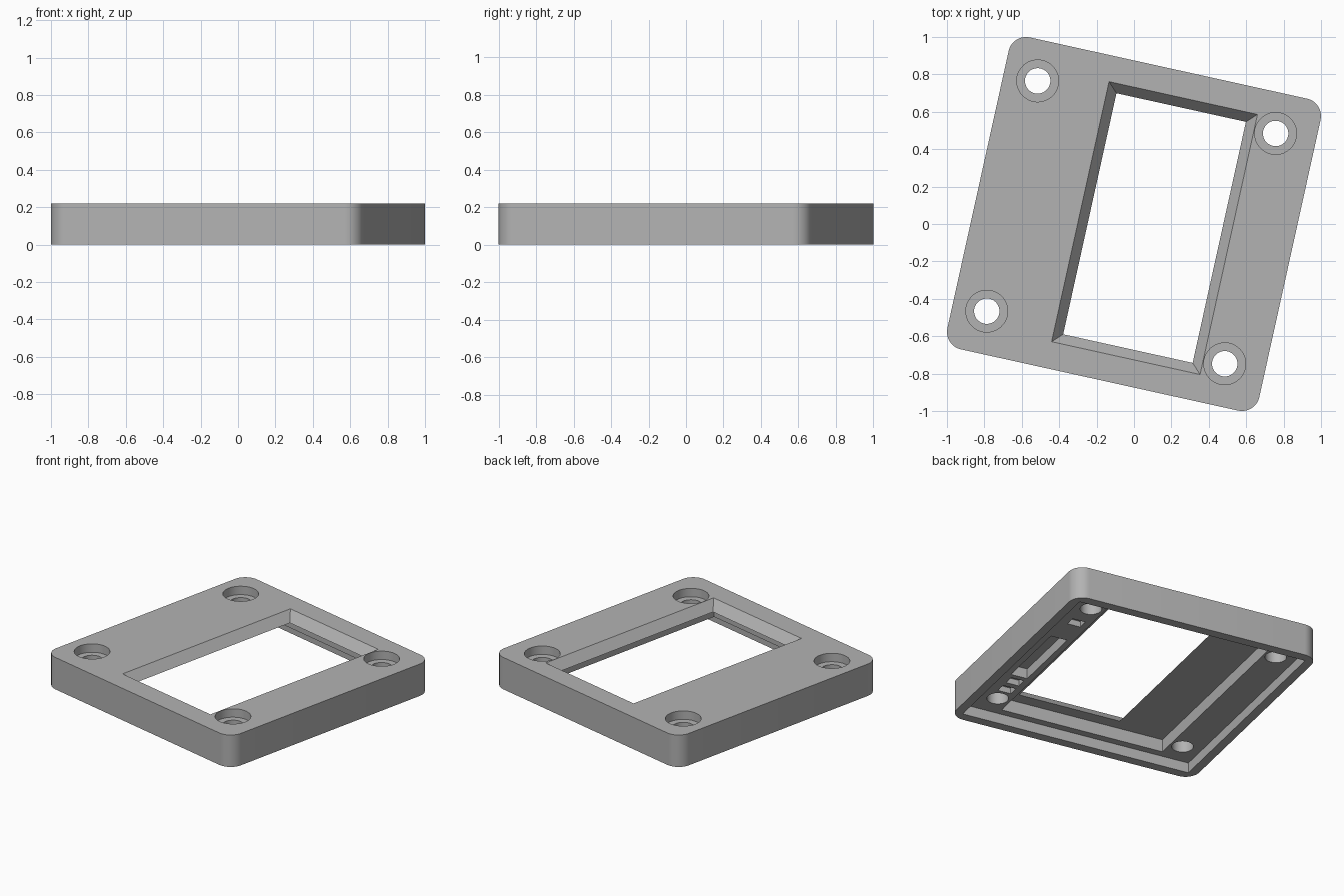
import bpy, bmesh, math
from mathutils import Matrix

if "Cube" in bpy.data.objects:
    bpy.data.objects.remove(bpy.data.objects["Cube"], do_unlink=True)

HEIGHT = 0.22      # full thickness
LEDGE = 0.07       # underside level where the board rests
CEILING = 0.157    # underside of the thin top plate
HALF = 0.854       # half of the outer side
TILT = math.radians(-12.46)

grey = bpy.data.materials.new("plain grey")
grey.use_nodes = True
grey.diffuse_color = (0.45, 0.45, 0.45, 1)
grey.node_tree.nodes["Principled BSDF"].inputs["Base Color"].default_value = (0.45, 0.45, 0.45, 1)


def make(name, bm):
    bmesh.ops.recalc_face_normals(bm, faces=bm.faces)
    mesh = bpy.data.meshes.new(name)
    bm.to_mesh(mesh)
    bm.free()
    mesh.materials.append(grey)
    obj = bpy.data.objects.new(name, mesh)
    bpy.context.collection.objects.link(obj)
    return obj


def block(name, x0, x1, y0, y1, z0, z1, flare=0, radius=0):
    """Box; flare widens its top, radius rounds its upright edges."""
    bm = bmesh.new()
    bmesh.ops.create_cube(bm, size=1)
    for v in bm.verts:
        sx, sy, top = (1 if c > 0 else -1 for c in v.co)
        grow = flare if top > 0 else 0
        v.co = ((x1 if sx > 0 else x0) + sx * grow,
                (y1 if sy > 0 else y0) + sy * grow,
                z1 if top > 0 else z0)
    if radius:
        upright = [e for e in bm.edges if abs(e.verts[0].co.z - e.verts[1].co.z) > 0.1]
        bmesh.ops.bevel(bm, geom=upright, offset=radius, segments=10, profile=0.5, affect='EDGES')
    return make(name, bm)


def drill(name, x, y, radius, z0, z1):
    bm = bmesh.new()
    bmesh.ops.create_cone(bm, cap_ends=True, segments=40, radius1=radius, radius2=radius,
                          depth=z1 - z0, matrix=Matrix.Translation((x, y, (z0 + z1) / 2)))
    return make(name, bm)


def cut(body, cutter):
    cutter.hide_render = True
    mod = body.modifiers.new("cut", 'BOOLEAN')
    mod.operation = 'DIFFERENCE'
    mod.solver = 'EXACT'
    mod.object = cutter
    bpy.context.view_layer.objects.active = body
    bpy.ops.object.modifier_apply(modifier=mod.name)
    bpy.data.objects.remove(cutter, do_unlink=True)


# Rounded square housing
frame = block("bezel_frame", -HALF, HALF, -HALF, HALF, 0, HEIGHT, radius=0.095)

# Underside: shallow board cavity, then a deeper panel recess
cut(frame, block("board_cavity", -0.795, 0.795, -0.79, 0.79, -0.1, LEDGE))
cut(frame, block("panel_recess", -0.586, 0.547, -0.74, 0.74, 0, CEILING))

# Bevelled window, wider at the top face
slope = HEIGHT - CEILING
cut(frame, block("window", -0.226, 0.45, -0.641, 0.646, CEILING - 0.02, HEIGHT + 0.02,
                 flare=0.085))
# Connector slot and small component pockets beside the recess
cut(frame, block("connector_slot", 0.586, 0.7, -0.32, 0.22, 0, 0.14))
for y in (-0.5, -0.39, 0.44):
    cut(frame, block("small_pocket", 0.59, 0.68, y - 0.035, y + 0.035, 0, 0.11))

# Counterbored screw holes
for x in (-0.668, 0.635):
    for y in (-0.625, 0.636):
        cut(frame, drill("screw_hole", x, y, 0.068, -0.1, HEIGHT + 0.1))
        cut(frame, drill("counterbore", x, y, 0.112, CEILING + 0.005, HEIGHT + 0.1))

# Turn the finished frame and shade it
frame.data.transform(Matrix.Rotation(TILT, 4, 'Z'))
bpy.ops.object.select_all(action='DESELECT')
frame.select_set(True)
bpy.context.view_layer.objects.active = frame
bpy.ops.object.shade_smooth_by_angle(angle=math.radians(30))
